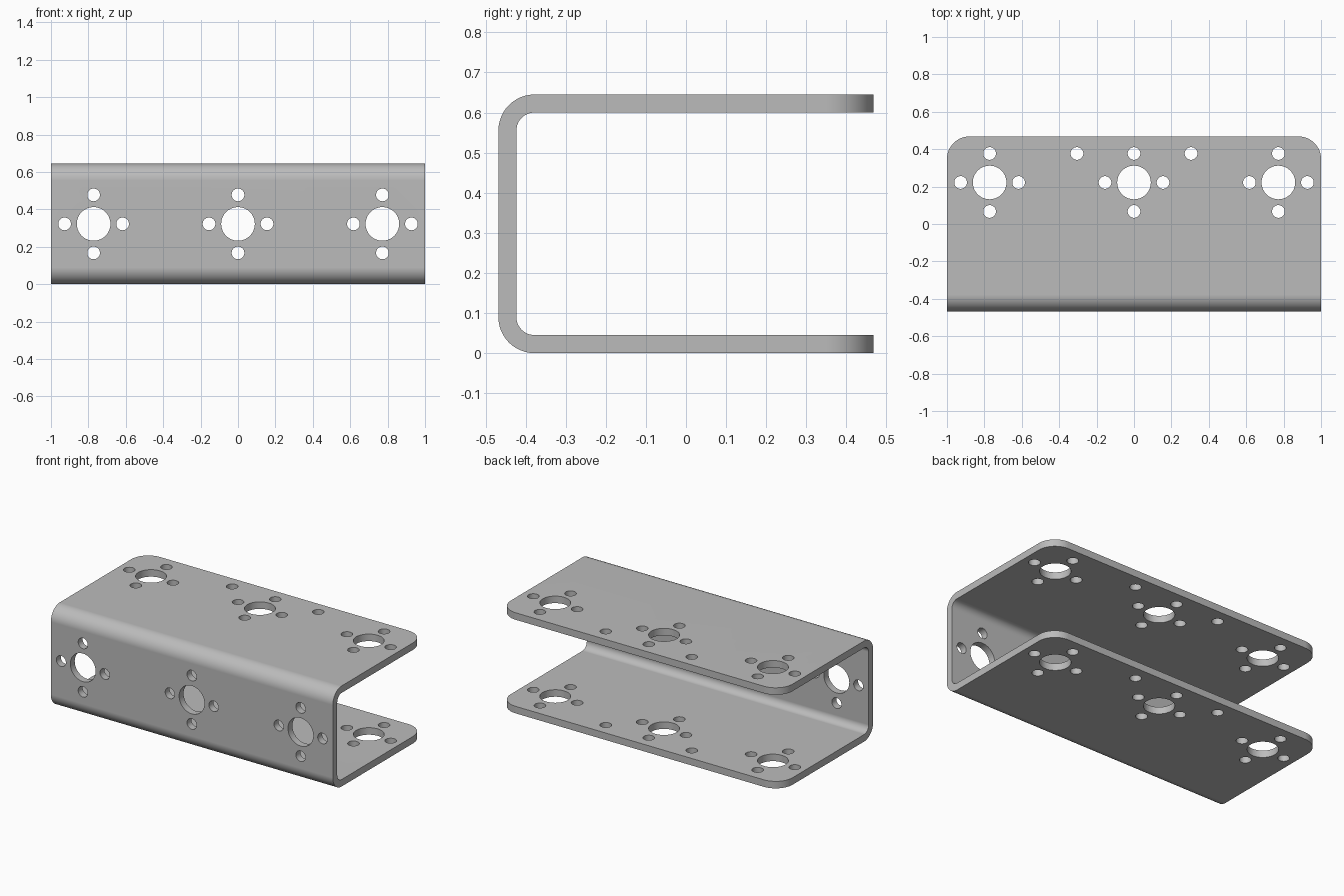
import bpy, bmesh, math
from mathutils import Matrix, Vector

cube = bpy.data.objects.get("Cube")
if cube:
    bpy.data.objects.remove(cube, do_unlink=True)

HALF_X, HALF_Y, HEIGHT = 1.0, 0.468, 0.645
WALL, BEND, CORNER = 0.045, 0.09, 0.12
BIG_R, SMALL_R, SPACING, PITCH = 0.09, 0.034, 0.155, 0.772

steel = bpy.data.materials.new("grey metal")
steel.use_nodes = True
grey = (0.5, 0.5, 0.5, 1)
steel.diffuse_color = grey
steel.node_tree.nodes["Principled BSDF"].inputs["Base Color"].default_value = grey


def make_object(name, bm):
    bmesh.ops.recalc_face_normals(bm, faces=bm.faces)
    mesh = bpy.data.meshes.new(name)
    bm.to_mesh(mesh)
    bm.free()
    mesh.materials.append(steel)
    ob = bpy.data.objects.new(name, mesh)
    bpy.context.collection.objects.link(ob)
    return ob


def bend(radius, z, start, end, steps=12):
    """Arc points of one bend in the side profile."""
    cy = -HALF_Y + BEND
    angles = [math.radians(start + (end - start) * i / steps) for i in range(steps + 1)]
    return [(cy + radius * math.cos(a), z + radius * math.sin(a)) for a in angles]


# U-shaped side profile, swept along x
low, high = BEND, HEIGHT - BEND
inner = BEND - WALL
profile = ([(HALF_Y, HEIGHT)] + bend(BEND, high, 90, 180) + bend(BEND, low, 180, 270)
           + [(HALF_Y, 0), (HALF_Y, WALL)] + bend(inner, low, 270, 180)
           + bend(inner, high, 180, 90) + [(HALF_Y, HEIGHT - WALL)])
bm = bmesh.new()
cap = bm.faces.new([bm.verts.new((-HALF_X, y, z)) for y, z in profile])
swept = bmesh.ops.extrude_face_region(bm, geom=[cap], use_keep_orig=True)
bmesh.ops.translate(bm, vec=(2 * HALF_X, 0, 0),
                    verts=[v for v in swept["geom"] if isinstance(v, bmesh.types.BMVert)])
bmesh.ops.recalc_face_normals(bm, faces=bm.faces)

# Rounded free corners of both flanges
corners = [e for e in bm.edges
           if all(v.co.y > HALF_Y - 0.001 for v in e.verts)
           and abs(e.verts[0].co.x - e.verts[1].co.x) < 0.001]
bmesh.ops.bevel(bm, geom=corners, offset=CORNER, offset_type='OFFSET',
                segments=12, profile=0.5, affect='EDGES')
bracket = make_object("channel_bracket", bm)

# Hole cutters: a large hole ringed by four small ones, three times per wall
cut = bmesh.new()


def drill(centre, radius, depth, turn):
    bmesh.ops.create_cone(cut, cap_ends=True, segments=40, radius1=radius, radius2=radius,
                          depth=depth, matrix=Matrix.Translation(centre) @ turn)


def hole_group(centre, depth, turn):
    drill(centre, BIG_R, depth, turn)
    for dx, dy in ((1, 0), (-1, 0), (0, 1), (0, -1)):
        drill(centre + turn @ Vector((dx * SPACING, dy * SPACING, 0)), SMALL_R, depth, turn)


upright = Matrix.Identity(4)
forward = Matrix.Rotation(math.pi / 2, 4, 'X')
flange_y = 0.222
for x in (-PITCH, 0, PITCH):
    hole_group(Vector((x, flange_y, HEIGHT / 2)), 1, upright)
    hole_group(Vector((x, -HALF_Y, HEIGHT / 2)), 0.2, forward)
for x in (-0.305, 0.305):
    drill(Vector((x, flange_y + SPACING, HEIGHT / 2)), SMALL_R, 1, upright)
cutter = make_object("hole_cutter", cut)
cutter.hide_render = True

# Cut the holes, then discard the cutter
mod = bracket.modifiers.new("holes", 'BOOLEAN')
mod.object = cutter
mod.operation = 'DIFFERENCE'
mod.solver = 'EXACT'
bpy.ops.object.select_all(action='DESELECT')
bracket.select_set(True)
bpy.context.view_layer.objects.active = bracket
bpy.ops.object.modifier_apply(modifier=mod.name)
bpy.data.objects.remove(cutter, do_unlink=True)

# Smooth bends and bores, crisp rims
bpy.ops.object.shade_smooth_by_angle(angle=math.radians(30))
weighted = bracket.modifiers.new("clean_normals", 'WEIGHTED_NORMAL')
weighted.keep_sharp = True
